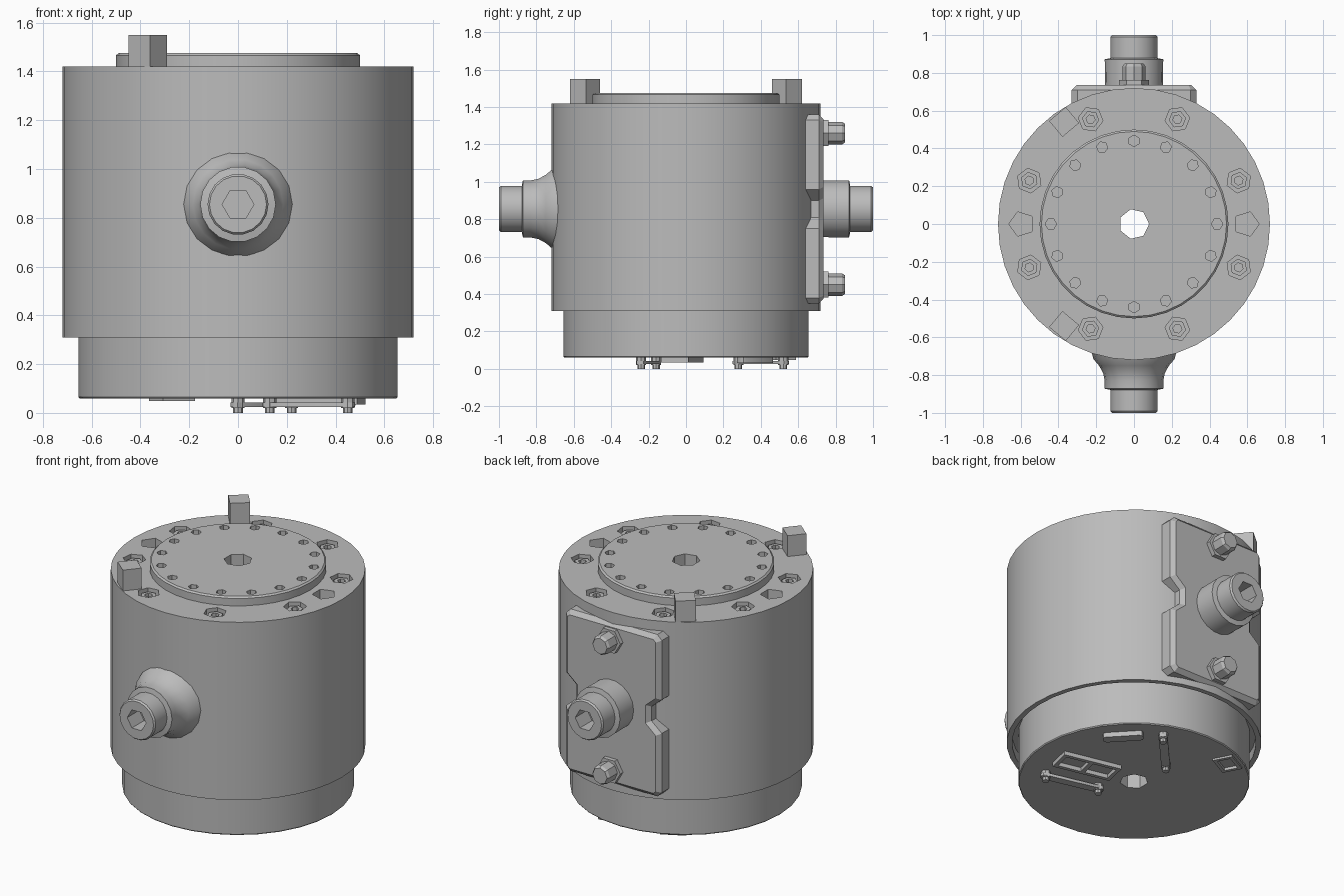
import bpy, bmesh
from math import cos, sin, pi, radians
from mathutils import Matrix, Vector

if "Cube" in bpy.data.objects:
    bpy.data.objects.remove(bpy.data.objects["Cube"], do_unlink=True)

grey = bpy.data.materials.new("machined_grey")
grey.use_nodes = True
grey.diffuse_color = (0.5, 0.5, 0.5, 1)
grey.node_tree.nodes["Principled BSDF"].inputs["Base Color"].default_value = (0.5, 0.5, 0.5, 1)

FRONT = Matrix.Rotation(pi / 2, 4, 'X')     # local z -> -y
BACK = Matrix.Rotation(-pi / 2, 4, 'X')     # local z -> +y
PORT_Z = 0.855


def finish(name, bm, matrix=Matrix()):
    bmesh.ops.recalc_face_normals(bm, faces=bm.faces)
    bm.transform(matrix)
    mesh = bpy.data.meshes.new(name)
    bm.to_mesh(mesh)
    bm.free()
    mesh.materials.append(grey)
    ob = bpy.data.objects.new(name, mesh)
    bpy.context.collection.objects.link(ob)
    return ob


def lathe(name, profile, sides=36, matrix=Matrix()):
    """Revolve (radius, height) points around z."""
    bm = bmesh.new()
    vs = [bm.verts.new((r, 0, h)) for r, h in profile]
    es = [bm.edges.new(pair) for pair in zip(vs, vs[1:])]
    bmesh.ops.spin(bm, geom=vs + es, cent=(0, 0, 0), axis=(0, 0, 1),
                   angle=2 * pi, steps=sides)
    bmesh.ops.remove_doubles(bm, verts=bm.verts, dist=1e-5)
    return finish(name, bm, matrix)


def rod(name, radius, low, high, sides=6, matrix=Matrix()):
    return lathe(name, [(0, low), (radius, low), (radius, high), (0, high)], sides, matrix)


def box(name, size, centre, turn=0, bevel=0):
    bm = bmesh.new()
    bmesh.ops.create_cube(bm, size=1, matrix=Matrix.Diagonal((*size, 1)))
    if bevel:
        upright = [e for e in bm.edges if abs(e.verts[0].co.z - e.verts[1].co.z) > 1e-4]
        bmesh.ops.bevel(bm, geom=upright, offset=bevel, segments=2, affect='EDGES', profile=0.5)
    return finish(name, bm, Matrix.Translation(centre) @ Matrix.Rotation(radians(turn), 4, 'Z'))


def cut(ob, cutters):
    for c in cutters:
        c.hide_render = True
        mod = ob.modifiers.new("cut", 'BOOLEAN')
        mod.operation, mod.solver, mod.object = 'DIFFERENCE', 'EXACT', c
        with bpy.context.temp_override(object=ob, active_object=ob, selected_objects=[ob]):
            bpy.ops.object.modifier_apply(modifier=mod.name)
        bpy.data.objects.remove(c, do_unlink=True)


def polar(radius, degrees, z=0):
    a = radians(degrees)
    return Matrix.Translation((radius * cos(a), radius * sin(a), z)) @ Matrix.Rotation(a, 4, 'Z')


def bore():
    return rod("bore_cutter", 0.08, -1, 3, 7)


# Main housing, base and top flange, with the through bore
shell = lathe("housing_shell", [(0, 0.37), (0.69, 0.37), (0.69, 0.31), (0.72, 0.31),
                                (0.72, 1.42), (0, 1.42)], 40)
pocket_angles = [22.5 + 45 * i for i in range(8)]
cut(shell, [bore()] + [rod("pocket_cutter", 0.066, 1.36, 1.5, 6, polar(0.6, a))
                       for a in pocket_angles] +
    [rod("pin_hole_cutter", 0.068, 1.32, 1.5, 5, polar(0.595, a)) for a in (0, 180)])
base = lathe("base_drum", [(0, 0.06), (0.65, 0.06), (0.655, 0.066), (0.655, 0.38), (0, 0.38)], 32)
cut(base, [bore(), box("socket_cutter", (0.14, 0.11, 0.1), (-0.27, 0.5, 0.06), 28)])
flange = lathe("top_flange", [(0, 1.41), (0.5, 1.41), (0.5, 1.466), (0.49, 1.475), (0, 1.475)], 36)
cut(flange, [bore()] + [rod("screw_hole_cutter", 0.03, 1.435, 1.6, 6, polar(0.44, 22.5 * i))
                        for i in range(16)])

# Socket-head bolts sunk in the rim pockets
for i, a in enumerate(pocket_angles):
    lathe(f"rim_bolt_{i + 1}", [(0, 1.375), (0.024, 1.375), (0.024, 1.405), (0.046, 1.405),
                                (0.046, 1.35), (0, 1.35)], 6, polar(0.6, a))

# Two locating lugs on the rim
for label, s in (("front", -1), ("back", 1)):
    box(f"{label}_lug", (0.11, 0.115, 0.15), (-0.37, 0.54 * s, 1.475), 130 * s)

# Cable ports: flared at the front, plain at the back
tip = [(0.155, 0.872), (0.125, 0.878), (0.125, 0.99), (0.117, 1.0), (0, 1.0)]
flare = [(0, 0.62), (0.24, 0.62), (0.215, 0.715), (0.185, 0.75), (0.163, 0.79), (0.155, 0.83)]
for label, turn, root in (("front", FRONT, flare), ("back", BACK, [(0, 0.62), (0.152, 0.62)])):
    place = Matrix.Translation((0, 0, PORT_Z)) @ turn
    port = lathe(f"{label}_cable_port", root + tip, 18, place)
    cut(port, [rod("port_cutter", 0.065, 0.88, 1.1, 6, place)])

# Back cover plate with clipped corners and a notch on each side
half = [(0.30, 0.35), (0.33, 0.38), (0.33, 0.75), (0.26, 0.81),
        (0.26, 0.90), (0.33, 0.96), (0.33, 1.33), (0.30, 1.36)]
outline = half + [(-x, z) for x, z in reversed(half)]
bm = bmesh.new()
face = bm.faces.new([bm.verts.new((x, 0.62, z)) for x, z in outline])
new = bmesh.ops.extrude_face_region(bm, geom=[face])["geom"]
bmesh.ops.translate(bm, verts=[v for v in new if isinstance(v, bmesh.types.BMVert)],
                    vec=(0, 0.115, 0))
rim = [e for e in bm.edges if all(v.co.y > 0.7 for v in e.verts)]
bmesh.ops.bevel(bm, geom=rim, offset=0.025, segments=1, affect='EDGES')
finish("back_cover_plate", bm)

for label, z in (("lower", 0.45), ("upper", 1.26)):
    place = Matrix.Translation((0, 0, z)) @ BACK
    rod(f"{label}_cover_nut", 0.08, 0.72, 0.762, 6, place)
    lathe(f"{label}_cover_stud", [(0, 0.74), (0.06, 0.74), (0.06, 0.835), (0.05, 0.85),
                                  (0, 0.85)], 8, place)

# Underside clamps: a slim bar between two screws
for i, ends in enumerate((((0.0, 0.28), (0.22, 0.52)), ((0.13, -0.16), (0.45, -0.24)))):
    a, b = (Vector((*p, 0)) for p in ends)
    mid, span = (a + b) / 2, b - a
    turn = Vector((1, 0)).angle_signed(span.xy) * -180 / pi
    box(f"clamp_bar_{i + 1}", (span.length + 0.06, 0.05, 0.018), (mid.x, mid.y, 0.034), turn, 0.02)
    for j, p in enumerate((a, b)):
        at = Matrix.Translation(p)
        rod(f"clamp_post_{i + 1}_{j + 1}", 0.027, 0.02, 0.07, 8, at)
        rod(f"clamp_screw_{i + 1}_{j + 1}", 0.02, 0.0, 0.03, 8, at)

# Underside connectors
twin = box("twin_connector", (0.36, 0.15, 0.04), (0.33, -0.02, 0.055), -13)
along = Matrix.Translation((0.33, -0.02, 0)) @ Matrix.Rotation(radians(-13), 4, 'Z')
cut(twin, [box("opening_cutter", (0.145, 0.105, 0.05), along @ Vector((dx, 0, 0.035)), -13)
           for dx in (-0.085, 0.085)])
box("slot_connector", (0.23, 0.06, 0.04), (0.39, 0.37, 0.05), 133, 0.02)
small = box("small_connector", (0.15, 0.12, 0.03), (-0.27, 0.5, 0.063), 28)
cut(small, [box("opening_cutter", (0.11, 0.08, 0.03), (-0.27, 0.5, 0.05), 28)])

# Smooth round walls, keep edges sharp
for ob in bpy.context.scene.objects:
    if ob.type == 'MESH' and grey.name in ob.data.materials:
        with bpy.context.temp_override(object=ob, active_object=ob, selected_objects=[ob],
                                       selected_editable_objects=[ob]):
            bpy.ops.object.shade_smooth_by_angle(angle=radians(30))
